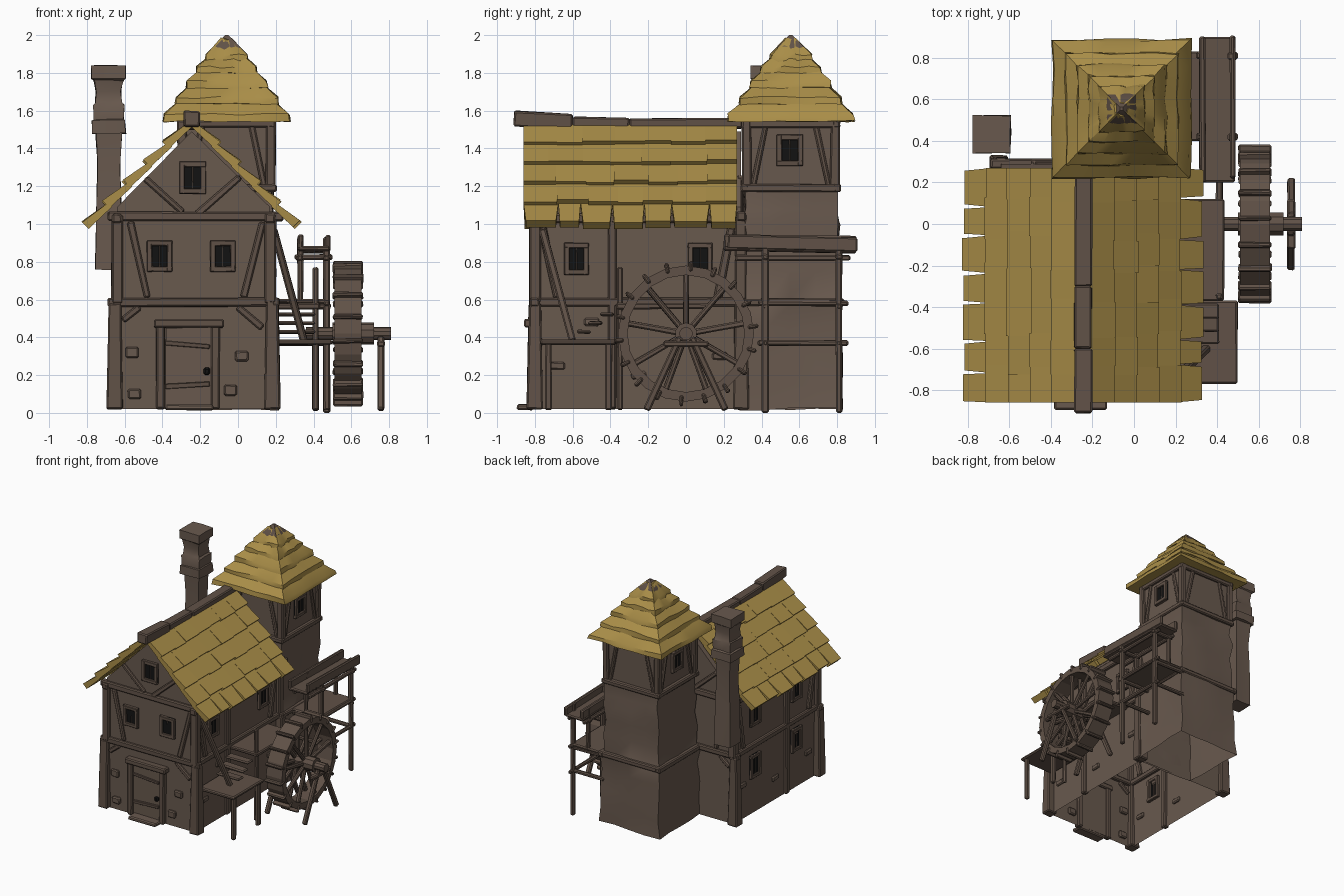
import bpy, bmesh, math, random
from mathutils import Vector as V

if "Cube" in bpy.data.objects:
    bpy.data.objects.remove(bpy.data.objects["Cube"])

random.seed(4)


def material(name, rgb):
    m = bpy.data.materials.new(name)
    m.diffuse_color = (*rgb, 1)
    m.use_nodes = True
    m.node_tree.nodes["Principled BSDF"].inputs["Base Color"].default_value = m.diffuse_color
    return m


WALL = material("wall_brown", (0.14, 0.10, 0.076))
WOOD = material("timber_brown", (0.118, 0.083, 0.063))
STRAW = material("roof_straw", (0.40, 0.27, 0.065))
BLACK = material("window_black", (0.006, 0.006, 0.006))


def finish(name, bm, mat, bevel=0.0, smooth=False):
    bmesh.ops.recalc_face_normals(bm, faces=bm.faces)
    me = bpy.data.meshes.new(name)
    bm.to_mesh(me)
    bm.free()
    me.materials.append(mat)
    ob = bpy.data.objects.new(name, me)
    bpy.context.collection.objects.link(ob)
    if bevel:
        mod = ob.modifiers.new("bevel", 'BEVEL')
        mod.width = bevel
        mod.segments = 1
    if smooth:
        bpy.context.view_layer.objects.active = ob
        ob.select_set(True)
        bpy.ops.object.shade_smooth_by_angle(angle=math.radians(35))
        ob.select_set(False)
    return ob


QUADS = [(0, 1, 2, 3), (4, 5, 6, 7), (0, 1, 5, 4), (1, 2, 6, 5), (2, 3, 7, 6), (3, 0, 4, 7)]


def beams(name, items, mat=WOOD, bevel=0.008, jit=0.003):
    """Each item: start, end, width, depth, optional width axis, optional end scale."""
    bm = bmesh.new()
    for it in items:
        a, b = V(it[0]), V(it[1])
        w, d = it[2], it[3]
        t = (b - a).normalized()
        u = V(it[4]) if len(it) > 4 else (V((1, 0, 0)) if abs(t.x) < 0.8 else V((0, 1, 0)))
        u = (u - t * u.dot(t)).normalized()
        v = t.cross(u)
        vs = []
        for p, s in ((a, 1), (b, it[5] if len(it) > 5 else 1)):
            for i, j in ((-1, -1), (1, -1), (1, 1), (-1, 1)):
                r = V([random.uniform(-jit, jit) for _ in range(3)])
                vs.append(bm.verts.new(p + u * i * w * s / 2 + v * j * d * s / 2 + r))
        for q in QUADS:
            bm.faces.new([vs[k] for k in q])
    return finish(name, bm, mat, bevel)


def loft(name, cx, cy, prof, mat, n=4, jit=0.0, bottom=False):
    """Square rings (z, half width) joined into a shell."""
    bm = bmesh.new()
    rings = []
    sides = [(-1, -1, 1, 0), (1, -1, 0, 1), (1, 1, -1, 0), (-1, 1, 0, -1)]
    for z, h in prof:
        ring = []
        for sx, sy, dx, dy in sides:
            for k in range(n):
                f = 2 * k / n
                r = [random.uniform(-jit, jit) for _ in range(3)]
                ring.append(bm.verts.new((cx + h * (sx + dx * f) + r[0],
                                          cy + h * (sy + dy * f) + r[1], z + r[2])))
        rings.append(ring)
    for a, b in zip(rings, rings[1:]):
        for i in range(len(a)):
            j = (i + 1) % len(a)
            bm.faces.new((a[i], a[j], b[j], b[i]))
    bm.faces.new(rings[-1])
    if bottom:
        bm.faces.new(rings[0])
    return finish(name, bm, mat, smooth=True)


def window(name, c, axis, sign, w, h):
    """Black pane with a timber frame on a wall facing sign * axis."""
    c = V(c)
    n = V((sign, 0, 0)) if axis == 'x' else V((0, sign, 0))
    s = V((0, 1, 0)) if axis == 'x' else V((1, 0, 0))
    z = V((0, 0, 1))
    beams(name + "_pane", [(c - z * h / 2 + n * 0.004, c + z * h / 2 + n * 0.004, w, 0.009, s)],
          BLACK, 0, 0)
    f = 0.028
    fr = [(c + s * k * (w - f) / 2 - z * h / 2, c + s * k * (w - f) / 2 + z * h / 2, f, 0.045, s)
          for k in (-1, 1)]
    fr += [(c - s * w / 2 + z * k * (h - f) / 2, c + s * w / 2 + z * k * (h - f) / 2, f, 0.045, z)
           for k in (-1, 1)]
    fr.append((c - z * h / 2, c + z * h / 2, 0.008, 0.02, s))
    beams(name + "_frame", fr, WOOD, 0.004, 0.002)


# House shell, open underneath
XL, XR, YF, YB, CX = -0.64, 0.17, -0.80, 0.29, -0.245
bm = bmesh.new()
outline = [(XL, 0.02), (XL, 1.09), (CX, 1.49), (XR, 1.09), (XR, 0.02)]
fr = [bm.verts.new((x, YF, z)) for x, z in outline]
bk = [bm.verts.new((x, YB, z)) for x, z in outline]
bm.faces.new(fr)
bm.faces.new(bk)
for i in range(4):
    bm.faces.new((fr[i], fr[i + 1], bk[i + 1], bk[i]))
finish("house_walls", bm, WALL)

# House timber frame
posts, rails, braces = [], [], []
for x in (XL, XR):
    o = -0.012 if x == XL else 0.012
    for y in (YF, YB):
        posts.append(((x + o, y, 0.02), (x + o, y, 0.58), 0.085, 0.085, (1, 0, 0), 0.75))
        posts.append(((x, y, 0.58), (x, y, 1.05), 0.06, 0.06))
    posts.append(((x, -0.39, 0.02), (x, -0.39, 1.03), 0.045, 0.045))
    rails.append(((x, YF - 0.03, 0.585), (x, YB + 0.03, 0.585), 0.05, 0.045))
    rails.append(((x, YF - 0.04, 1.03), (x, YB + 0.03, 1.03), 0.05, 0.05))
    braces += [((x, -0.76, 0.98), (x, -0.68, 0.61), 0.04, 0.045),
               ((x, 0.24, 0.98), (x, 0.17, 0.61), 0.04, 0.045)]
for y in (YF, YB):
    rails.append(((XL - 0.05, y, 0.585), (XR + 0.05, y, 0.585), 0.05, 0.045))
    rails.append(((XL - 0.05, y, 1.04), (XR + 0.07, y, 1.04), 0.05, 0.05))
    for a, b in (((-0.57, 1.01), (-0.48, 0.61)), ((0.13, 1.01), (0.03, 0.61)),
                 ((-0.61, 0.49), (-0.52, 0.56)), ((0.0, 0.56), (0.13, 0.45)),
                 ((-0.49, 1.24), (-0.29, 1.06)), ((0.01, 1.25), (-0.22, 1.05))):
        braces.append(((a[0], y, a[1]), (b[0], y, b[1]), 0.035, 0.04))
beams("house_posts", posts)
beams("house_rails", rails)
beams("house_braces", braces)

# Windows
window("front_left_window", (-0.415, YF, 0.83), 'y', -1, 0.135, 0.165)
window("front_right_window", (-0.08, YF, 0.83), 'y', -1, 0.135, 0.165)
window("gable_window", (-0.24, YF, 1.245), 'y', -1, 0.14, 0.17)
for i, y in enumerate((-0.58, 0.075)):
    window(f"right_window_{i}", (XR, y, 0.815), 'x', 1, 0.13, 0.17)
for i, (y, z) in enumerate(((-0.52, 0.84), (0.02, 0.84), (-0.52, 0.42), (0.02, 0.41))):
    window(f"left_window_{i}", (XL, y, z), 'x', -1, 0.13, 0.19)
window("tower_right_window", (0.178, 0.55, 1.39), 'x', 1, 0.14, 0.165)
window("tower_left_window", (-0.298, 0.55, 1.39), 'x', -1, 0.14, 0.165)

# Door, step and protruding stones
beams("door", [((-0.26, -0.808, 0.03), (-0.26, -0.808, 0.45), 0.25, 0.02)], WALL, 0)
beams("door_frame", [((-0.41, -0.81, 0.02), (-0.41, -0.81, 0.46), 0.045, 0.05),
                     ((-0.12, -0.81, 0.02), (-0.12, -0.81, 0.46), 0.045, 0.05),
                     ((-0.445, -0.82, 0.475), (-0.075, -0.82, 0.475), 0.07, 0.045)])
beams("door_straps", [((-0.385, -0.822, 0.37), (-0.15, -0.822, 0.35), 0.014, 0.025),
                      ((-0.385, -0.822, 0.14), (-0.15, -0.822, 0.155), 0.014, 0.025)], bevel=0.003)
beams("door_handle", [((-0.165, -0.83, 0.2), (-0.165, -0.83, 0.24), 0.035, 0.02)], BLACK)
beams("door_step", [((-0.385, -0.85, 0.03), (-0.13, -0.85, 0.03), 0.09, 0.03)], WALL)
stones = [((x - 0.035, YF, z), (x + 0.035, YF, z), 0.04, 0.055)
          for x, z in ((-0.56, 0.32), (0.02, 0.3), (-0.55, 0.1), (-0.04, 0.12))]
for x in (XL, XR):
    stones += [((x, y - 0.04, z), (x, y + 0.04, z), 0.03, 0.04)
               for y, z in ((-0.5, 0.48), (-0.25, 0.2), (-0.68, 0.25), (0.18, 0.3))]
beams("wall_stones", stones, WALL)

# House roof: five overlapping tiers of shingles on each slope, ragged at the eave
bm = bmesh.new()
C = math.sqrt(0.5)
N = 7
for s in (-1, 1):
    for k in range(5):
        ys = [-0.86 + 1.13 * i / N + (random.uniform(-0.03, 0.03) if 0 < i < N else 0)
              for i in range(N + 1)]
        for i in range(N):
            d0, d1 = 0.15 * k, 0.15 * k + 0.165 + random.uniform(-0.008, 0.008)
            gap = random.uniform(0.006, 0.016) if k == 4 else 0
            tip = 0.05 + random.uniform(-0.004, 0.006)
            vs = []
            for y0, g in ((ys[i], gap), (ys[i + 1], -gap)):
                for d, h, q in ((d0, -0.005, 0), (d1, 0.0, g), (d1, tip, g), (d0, 0.025, 0)):
                    vs.append(bm.verts.new((CX + s * C * (d + h), y0 + q, 1.52 - C * (d - h))))
            for q in QUADS:
                bm.faces.new([vs[j] for j in q])
finish("house_roof", bm, STRAW)
ridge = [(-0.91, 1.557), (-0.6, 1.54), (-0.3, 1.53), (0.3, 1.535)]
beams("ridge_beam", [((CX, a[0], a[1]), (CX, b[0], b[1]), 0.085, 0.085 if i == 0 else 0.06)
                     for i, (a, b) in enumerate(zip(ridge, ridge[1:]))])

# Tower: stone base, timbered top, tiered pyramid roof
TX, TY = -0.06, 0.555
loft("tower_base", TX, TY, [(0.02, 0.275), (0.15, 0.268), (0.3, 0.272), (0.45, 0.258), (0.57, 0.268),
     (0.6, 0.25), (0.75, 0.258), (0.87, 0.242), (0.99, 0.255), (1.08, 0.24), (1.19, 0.245)],
     WALL, 4, 0.009)
loft("tower_top", TX, TY, [(1.18, 0.232), (1.57, 0.24)], WALL, 1)
frame = []
for s in (-1, 1):
    for z, e in ((1.19, 0.245), (1.53, 0.24), (0.585, 0.262)):
        frame.append(((TX - e - 0.02, TY + s * e, z), (TX + e + 0.02, TY + s * e, z), 0.04, 0.04))
        frame.append(((TX + s * e, TY - e - 0.02, z), (TX + s * e, TY + e + 0.02, z), 0.04, 0.04))
    for t in (-1, 1):
        frame.append(((TX + s * 0.232, TY + t * 0.232, 1.19), (TX + s * 0.236, TY + t * 0.236, 1.55),
                      0.05, 0.05))
        frame.append(((TX + s * 0.236, TY + t * 0.2, 1.2), (TX + s * 0.24, TY + t * 0.13, 1.53), 0.03, 0.03))
        frame.append(((TX + t * 0.2, TY + s * 0.236, 1.2), (TX + t * 0.13, TY + s * 0.24, 1.53), 0.03, 0.03))
beams("tower_frame", frame)
for i, (z, r) in enumerate(((1.545, 0.335), (1.635, 0.272), (1.72, 0.215), (1.795, 0.16), (1.86, 0.112))):
    loft(f"tower_roof_tier_{i}", TX, TY, [(z, r - 0.03), (z, r), (z + 0.035, r - 0.005),
         (z + 0.12, max(r - 0.1, 0.03))], STRAW, 5, 0.007, True)
loft("tower_roof_cap", TX, TY, [(1.92, 0.075), (1.94, 0.068), (2.0, 0.008)], WOOD, 1, 0, True)

# Chimney
loft("chimney", -0.685, 0.432, [(0.76, 0.072), (1.1, 0.068), (1.3, 0.06), (1.48, 0.068), (1.48, 0.09),
     (1.55, 0.088), (1.555, 0.078), (1.63, 0.08), (1.64, 0.07), (1.7, 0.066), (1.76, 0.076),
     (1.77, 0.09), (1.84, 0.09)], WALL, 2, 0.004, True)

# Water wheel: rim, paddles, spokes, hub and axle
WY, WZ = 0.0, 0.42


def polar(x, r, a):
    return (x, WY + r * math.cos(a), WZ + r * math.sin(a))


bm = bmesh.new()
SEG = 20
rings = [[bm.verts.new(polar(x, r, 2 * math.pi * i / SEG))
          for x, r in ((0.51, 0.31), (0.655, 0.31), (0.655, 0.36), (0.51, 0.36))] for i in range(SEG)]
for i in range(SEG):
    a, b = rings[i], rings[(i + 1) % SEG]
    for j in range(4):
        k = (j + 1) % 4
        bm.faces.new((a[j], a[k], b[k], b[j]))
finish("wheel_rim", bm, WOOD)
angles = [2 * math.pi * (i + 0.3) / 18 for i in range(18)]
beams("wheel_paddles", [(polar(0.582, 0.33, a), polar(0.582, 0.385, a), 0.16, 0.022) for a in angles])
angles = [2 * math.pi * (i + 0.25) / 9 for i in range(9)]
beams("wheel_spokes", [(polar(x, 0.03, a), polar(x, 0.32, a), 0.03, 0.03)
                       for a in angles for x in (0.545, 0.625)])
for name, x0, x1, r in (("wheel_hub", 0.5, 0.72, 0.058), ("wheel_axle", 0.36, 0.81, 0.035)):
    bm = bmesh.new()
    bmesh.ops.create_cone(bm, cap_ends=True, segments=10, radius1=r, radius2=r, depth=x1 - x0)
    for v in bm.verts:
        v.co = V((v.co.z + (x0 + x1) / 2, v.co.x + WY, v.co.y + WZ))
    finish(name, bm, WOOD, 0, True)
legs = []
for x in (0.41, 0.757):
    legs += [((x, s * 0.21, 0.015), (x, s * 0.03, 0.4), 0.035, 0.035) for s in (-1, 1)]
    legs.append(((x, -0.12, 0.365), (x, 0.12, 0.365), 0.04, 0.03))
beams("axle_trestles", legs)

# Side platform with steps up to a landing
beams("lower_platform", [((0.34, -0.77, 0.375), (0.34, -0.37, 0.375), 0.32, 0.03)])
beams("upper_landing", [((0.3, -0.37, 0.565), (0.3, 0.12, 0.565), 0.27, 0.03)])
beams("landing_steps", [((0.2, -0.54 + i * 0.06, 0.43 + i * 0.045), (0.41, -0.54 + i * 0.06, 0.43 + i * 0.045),
                         0.075, 0.02) for i in range(3)])
beams("platform_supports", [((0.47, -0.73, 0.015), (0.47, -0.73, 0.37), 0.035, 0.035),
                            ((0.47, -0.41, 0.015), (0.47, -0.41, 0.37), 0.035, 0.035),
                            ((0.41, -0.35, 0.015), (0.41, -0.35, 0.77), 0.03, 0.03),
                            ((0.19, -0.76, 0.97), (0.35, -0.6, 0.38), 0.04, 0.04)])

# Water trough on its trestle behind the wheel
beams("trough", [((0.4, 0.2, 0.87), (0.4, 0.9, 0.855), 0.17, 0.025),
                 ((0.33, 0.2, 0.905), (0.33, 0.905, 0.9), 0.03, 0.075),
                 ((0.475, 0.22, 0.905), (0.475, 0.905, 0.89), 0.03, 0.075)])
trestle = [((x, 0.26, 0.82), (x, 0.87, 0.82), 0.03, 0.03) for x in (0.33, 0.47)]
for y in (0.42, 0.81):
    trestle += [((0.47, y, 0), (0.47, y, 0.93), 0.036, 0.036),
                ((0.33, y, 0.57), (0.33, y, 0.93), 0.032, 0.032),
                ((0.18, y, 0.565), (0.49, y, 0.565), 0.03, 0.03),
                ((0.18, y, 0.37), (0.49, y, 0.37), 0.03, 0.03),
                ((0.3, y, 0.825), (0.5, y, 0.825), 0.035, 0.03)]
trestle += [((0.47, 0.38, z), (0.47, 0.86, z), 0.03, 0.03) for z in (0.58, 0.37)]
beams("trough_trestle", trestle)
beams("trough_platform", [((0.33, 0.4, 0.59), (0.33, 0.83, 0.59), 0.29, 0.02)])
